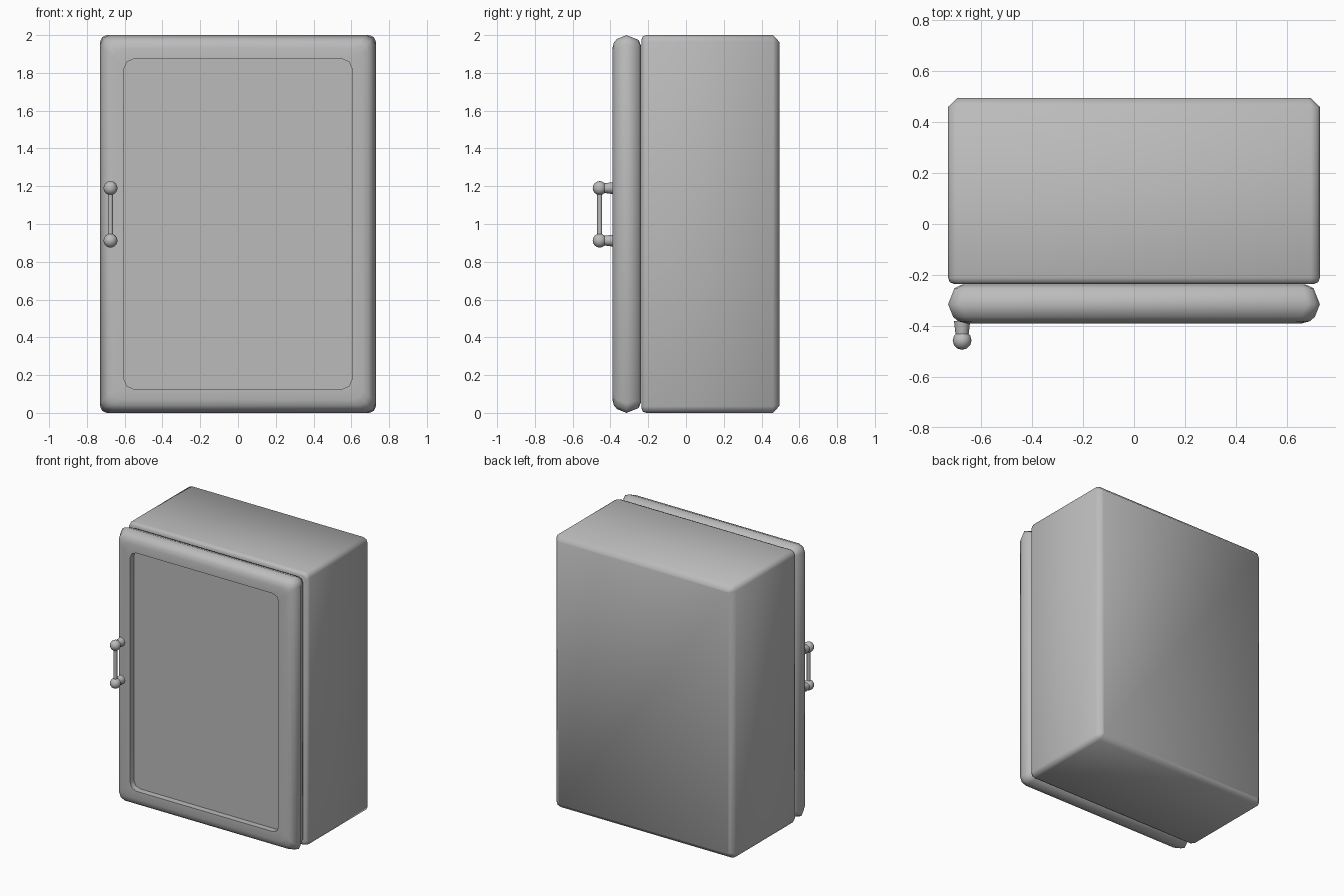
import bpy, bmesh, math
from mathutils import Matrix, Vector

old = bpy.data.objects.get("Cube")
if old:
    bpy.data.objects.remove(old, do_unlink=True)

grey = bpy.data.materials.new("plain_grey")
grey.use_nodes = True
grey.diffuse_color = (0.5, 0.5, 0.5, 1)
grey.node_tree.nodes["Principled BSDF"].inputs["Base Color"].default_value = (0.5, 0.5, 0.5, 1)

HALF_W, HALF_H = 0.73, 1.0


def finish(name, bm, angle):
    bmesh.ops.recalc_face_normals(bm, faces=bm.faces)
    mesh = bpy.data.meshes.new(name)
    bm.to_mesh(mesh)
    bm.free()
    mesh.materials.append(grey)
    obj = bpy.data.objects.new(name, mesh)
    bpy.context.collection.objects.link(obj)
    bpy.ops.object.select_all(action='DESELECT')
    obj.select_set(True)
    bpy.context.view_layer.objects.active = obj
    bpy.ops.object.shade_smooth_by_angle(angle=math.radians(angle))
    return obj


def rounded_ring(bm, y, inset, radius, steps=2):
    """Rounded rectangle facing along y, shrunk by inset."""
    ring = []
    for corner, (sx, sz) in enumerate([(1, 1), (-1, 1), (-1, -1), (1, -1)]):
        cx = sx * (HALF_W - inset - radius)
        cz = HALF_H + sz * (HALF_H - inset - radius)
        for i in range(steps + 1):
            a = math.pi / 2 * (corner + i / steps)
            ring.append(bm.verts.new((cx + radius * math.cos(a), y, cz + radius * math.sin(a))))
    return ring


def loft(name, sections, angle):
    """Skin a stack of (y, inset, corner radius) sections and cap the ends."""
    bm = bmesh.new()
    rings = [rounded_ring(bm, *s) for s in sections]
    for a, b in zip(rings, rings[1:]):
        n = len(a)
        for i in range(n):
            bm.faces.new((a[i], a[(i + 1) % n], b[(i + 1) % n], b[i]))
    bm.faces.new(rings[0])
    bm.faces.new(rings[-1])
    return finish(name, bm, angle)


# Cabinet body with softened edges
loft("cabinet_body", [(-0.235, 0.022, 0.02), (-0.228, 0.006, 0.03), (-0.21, 0, 0.035),
                      (0.46, 0, 0.035), (0.495, 0.037, 0.01)], 62)

# Door with a bulging rim and a recessed panel
loft("door", [(-0.238, 0.055, 0.03), (-0.252, 0.025, 0.04), (-0.315, 0, 0.05),
              (-0.365, 0.02, 0.05), (-0.382, 0.04, 0.05), (-0.39, 0.07, 0.05),
              (-0.39, 0.127, 0.05), (-0.345, 0.127, 0.05)], 62)

# Handle: two knobs on tapered posts joined by a thin bar
HX, HY = -0.675, -0.457


def rod(name, start, end, r1, r2):
    bm = bmesh.new()
    a, b = Vector(start), Vector(end)
    turn = (b - a).to_track_quat('Z', 'Y').to_matrix().to_4x4()
    bmesh.ops.create_cone(bm, cap_ends=True, segments=12, radius1=r1, radius2=r2,
                          depth=(b - a).length, matrix=Matrix.Translation((a + b) / 2) @ turn)
    return finish(name, bm, 50)


for label, z in (("lower", 0.912), ("upper", 1.19)):
    rod(f"{label}_handle_post", (HX, -0.38, z), (HX, -0.44, z), 0.032, 0.025)
    bm = bmesh.new()
    bmesh.ops.create_uvsphere(bm, u_segments=12, v_segments=8, radius=0.037,
                              matrix=Matrix.Translation((HX, HY, z)))
    finish(f"{label}_handle_knob", bm, 60)
rod("handle_bar", (HX, HY, 0.912), (HX, HY, 1.19), 0.013, 0.013)
